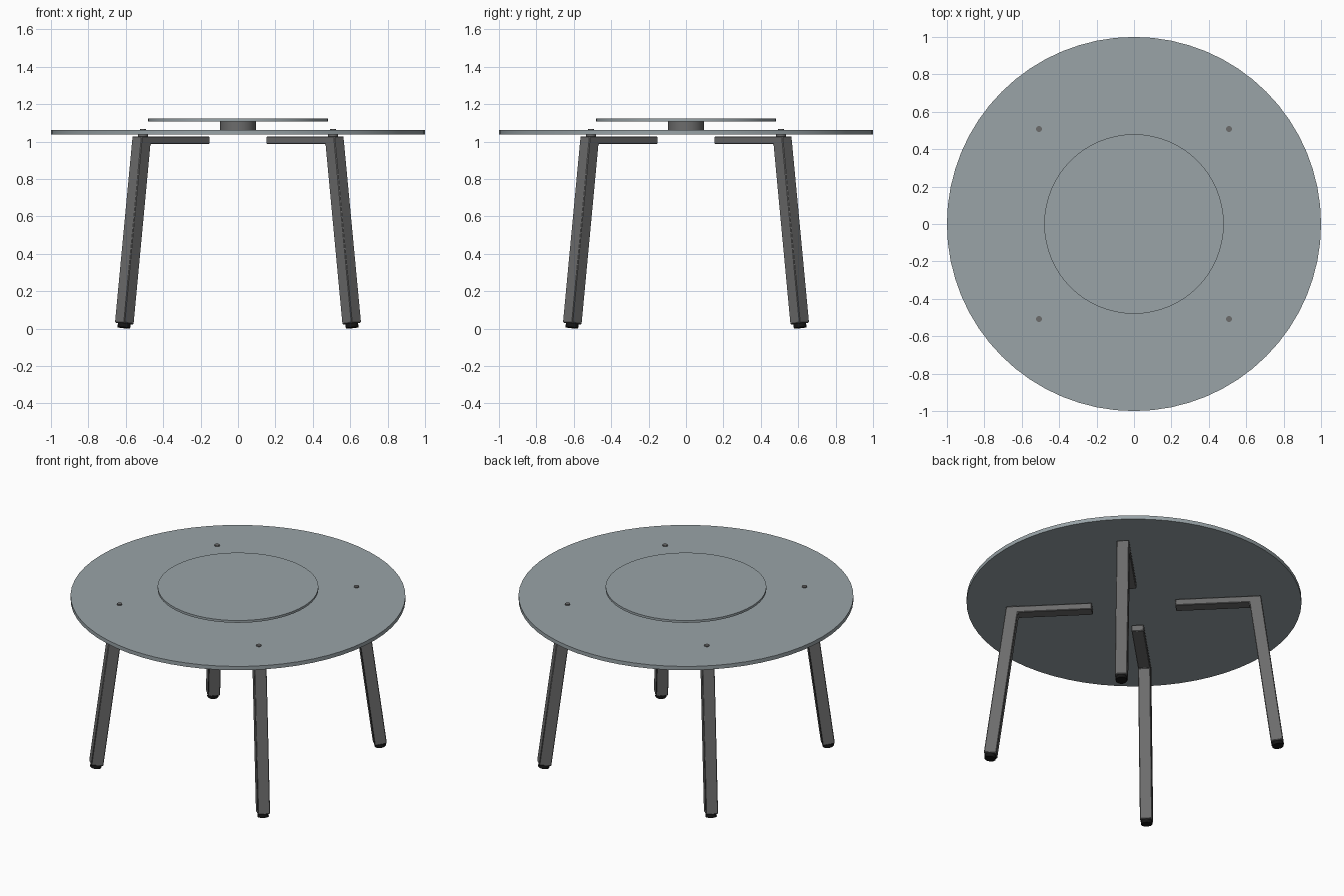
import bpy
import bmesh
import math
from mathutils import Matrix, Vector

cube = bpy.data.objects.get("Cube")
if cube:
    bpy.data.objects.remove(cube, do_unlink=True)


def material(name, rgb):
    mat = bpy.data.materials.new(name)
    mat.use_nodes = True
    mat.diffuse_color = (*rgb, 1)
    mat.node_tree.nodes["Principled BSDF"].inputs["Base Color"].default_value = (*rgb, 1)
    return mat


glass = material("grey_blue_glass", (0.32, 0.37, 0.39))
steel = material("dark_grey_steel", (0.15, 0.15, 0.15))
rubber = material("black_rubber", (0.008, 0.008, 0.008))


def finish(name, bm, mat):
    mesh = bpy.data.meshes.new(name)
    bmesh.ops.recalc_face_normals(bm, faces=bm.faces)
    bm.to_mesh(mesh)
    bm.free()
    mesh.materials.append(mat)
    obj = bpy.data.objects.new(name, mesh)
    bpy.context.collection.objects.link(obj)
    bpy.ops.object.select_all(action='DESELECT')
    obj.select_set(True)
    bpy.context.view_layer.objects.active = obj
    bpy.ops.object.shade_smooth_by_angle(angle=math.radians(30))
    return obj


def disc(name, radius, bottom, top, mat, sides=64, x=0, y=0):
    bm = bmesh.new()
    bmesh.ops.create_cone(bm, cap_ends=True, segments=sides, radius1=radius,
                          radius2=radius, depth=top - bottom,
                          matrix=Matrix.Translation((x, y, (top + bottom) / 2)))
    return finish(name, bm, mat)


# Table top, turntable and its hub
disc("table_top", 1.0, 1.037, 1.062, glass)
disc("turntable_hub", 0.095, 1.062, 1.107, steel, 48)
disc("turntable", 0.48, 1.107, 1.122, glass)

# Leg and support arm outline: distance from the centre, height
LEG_WIDTH = 0.074
LEG_PROFILE = [(0.25, 0.986), (0.695, 0.986), (0.823, 0.022),
               (0.897, 0.032), (0.764, 1.028), (0.25, 1.028)]
LEAN = math.atan2(0.133, 1.0)

corners = {"front_left": (1, -1), "back_left": (1, 1),
           "back_right": (-1, 1), "front_right": (-1, -1)}
for corner, (sx, sy) in corners.items():
    spin = Matrix.Rotation(math.atan2(sy, sx), 4, 'Z')

    # Leaning leg with the arm that runs inward under the top
    bm = bmesh.new()
    face = bm.faces.new([bm.verts.new((r, -LEG_WIDTH / 2, z)) for r, z in LEG_PROFILE])
    side = bmesh.ops.extrude_face_region(bm, geom=[face])
    moved = [v for v in side["geom"] if isinstance(v, bmesh.types.BMVert)]
    bmesh.ops.translate(bm, verts=moved, vec=(0, LEG_WIDTH, 0))
    bmesh.ops.transform(bm, matrix=spin, verts=bm.verts)
    leg = finish(corner + "_leg", bm, steel)
    bevel = leg.modifiers.new("soft_edges", 'BEVEL')
    bevel.width = 0.004
    bevel.segments = 1

    # Rubber foot, tilted with the leg
    bm = bmesh.new()
    place = spin @ Matrix.Translation(Vector((0.861, 0, 0.02))) @ Matrix.Rotation(-LEAN, 4, 'Y')
    bmesh.ops.create_cone(bm, cap_ends=True, segments=24, radius1=0.034,
                          radius2=0.034, depth=0.031, matrix=place)
    finish(corner + "_foot", bm, rubber)

    # Spacer under the top and bolt head above it
    x, y = 0.508 * sx, 0.508 * sy
    disc(corner + "_spacer", 0.026, 1.026, 1.038, steel, 16, x, y)
    disc(corner + "_bolt", 0.016, 1.03, 1.068, steel, 12, x, y)
